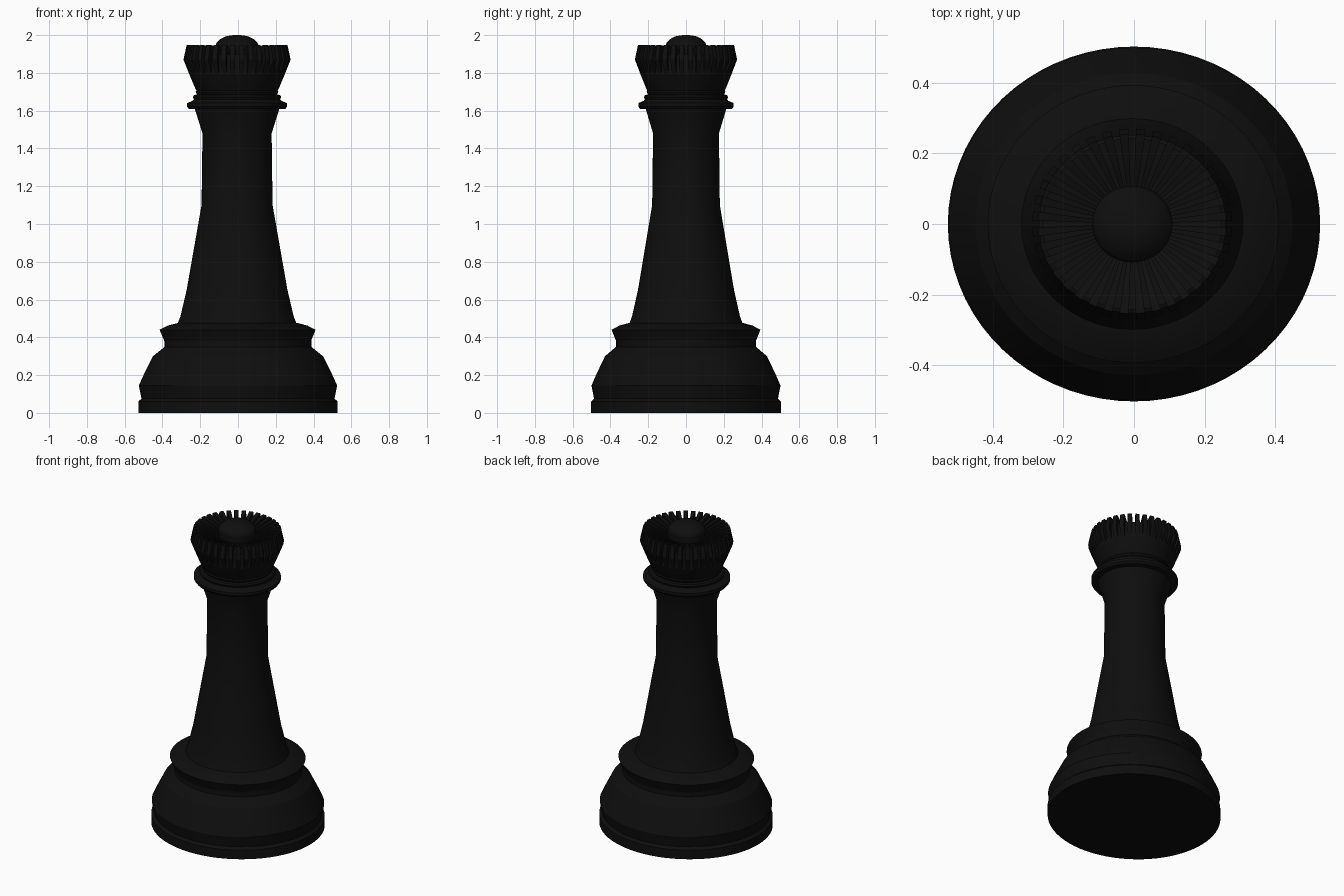
import bpy, bmesh, math

if "Cube" in bpy.data.objects:
    bpy.data.objects.remove(bpy.data.objects["Cube"])

SEG = 72            # sides of the turned parts
FLAT = 0.953        # depth / width ratio of the slightly oval piece
TEETH = 36

black = bpy.data.materials.new("black")
black.diffuse_color = (0.0045, 0.0045, 0.0045, 1)
black.use_nodes = True
black.node_tree.nodes["Principled BSDF"].inputs["Base Color"].default_value = black.diffuse_color


def finish(name, bm, dx):
    bmesh.ops.remove_doubles(bm, verts=bm.verts, dist=1e-5)
    bmesh.ops.recalc_face_normals(bm, faces=bm.faces)
    me = bpy.data.meshes.new(name)
    bm.to_mesh(me)
    bm.free()
    me.materials.append(black)
    ob = bpy.data.objects.new(name, me)
    bpy.context.collection.objects.link(ob)
    ob.location.x = dx
    bpy.ops.object.select_all(action='DESELECT')
    ob.select_set(True)
    bpy.context.view_layer.objects.active = ob
    bpy.ops.object.shade_smooth_by_angle(angle=math.radians(20))
    return ob


def pos(r, z, a):
    return (r * math.cos(a), r * FLAT * math.sin(a), z)


def lathe(name, profile, dx=0.0):
    """Turn an (r, z) profile into an oval solid, capped at both ends."""
    bm = bmesh.new()
    rings = [[bm.verts.new(pos(r, z, 2 * math.pi * i / SEG)) for i in range(SEG)]
             for r, z in profile]
    for lo, hi in zip(rings, rings[1:]):
        for i in range(SEG):
            j = (i + 1) % SEG
            bm.faces.new((lo[i], lo[j], hi[j], hi[i]))
    bm.faces.new(rings[0][::-1])
    bm.faces.new(rings[-1])
    return finish(name, bm, dx)


# Wide foot and bell-shaped base
lathe("base", [(0.528, 0), (0.528, 0.06), (0.511, 0.075), (0.525, 0.145),
               (0.50, 0.20), (0.45, 0.30), (0.388, 0.35), (0.388, 0.385)])
# Ring on top of the base
lathe("base_ring", [(0.388, 0.38), (0.413, 0.44), (0.37, 0.462), (0.325, 0.474),
                    (0.30, 0.478)], -0.002)
# Tapered stem flaring out under the collar
lathe("stem", [(0.316, 0.47), (0.30, 0.51), (0.267, 0.65), (0.188, 1.10),
               (0.183, 1.48), (0.224, 1.61)], -0.005)
# Stacked collar rings
lathe("collar", [(0.224, 1.608), (0.256, 1.61), (0.265, 1.622), (0.265, 1.64),
                 (0.235, 1.652), (0.228, 1.66), (0.234, 1.672), (0.228, 1.682),
                 (0.212, 1.686), (0.219, 1.70), (0.212, 1.712)], -0.005)
# Flared crown with a sunken bowl
lathe("crown", [(0.21, 1.70), (0.22, 1.715), (0.254, 1.795), (0.255, 1.897),
                (0.11, 1.885)], -0.005)

# Ring of radial teeth around the crown
bm = bmesh.new()
tooth = [(0.248, 1.79), (0.254, 1.795), (0.284, 1.87), (0.267, 1.948),
         (0.245, 1.945), (0.10, 1.898), (0.10, 1.87)]
half = 0.56 * math.pi / TEETH
for k in range(TEETH):
    a = 2 * math.pi * (k + 0.5) / TEETH
    left = [bm.verts.new(pos(r, z, a - half)) for r, z in tooth]
    right = [bm.verts.new(pos(r, z, a + half)) for r, z in tooth]
    bm.faces.new(left)
    bm.faces.new(right[::-1])
    for i in range(len(tooth)):
        j = (i + 1) % len(tooth)
        bm.faces.new((left[i], right[i], right[j], left[j]))
finish("crown_teeth", bm, -0.005)

# Rounded knob in the middle of the crown
lathe("knob", [(0.112, 1.88), (0.114, 1.945), (0.108, 1.96), (0.09, 1.978),
               (0.06, 1.993), (0.03, 1.999), (0.004, 2.0)], -0.005)
